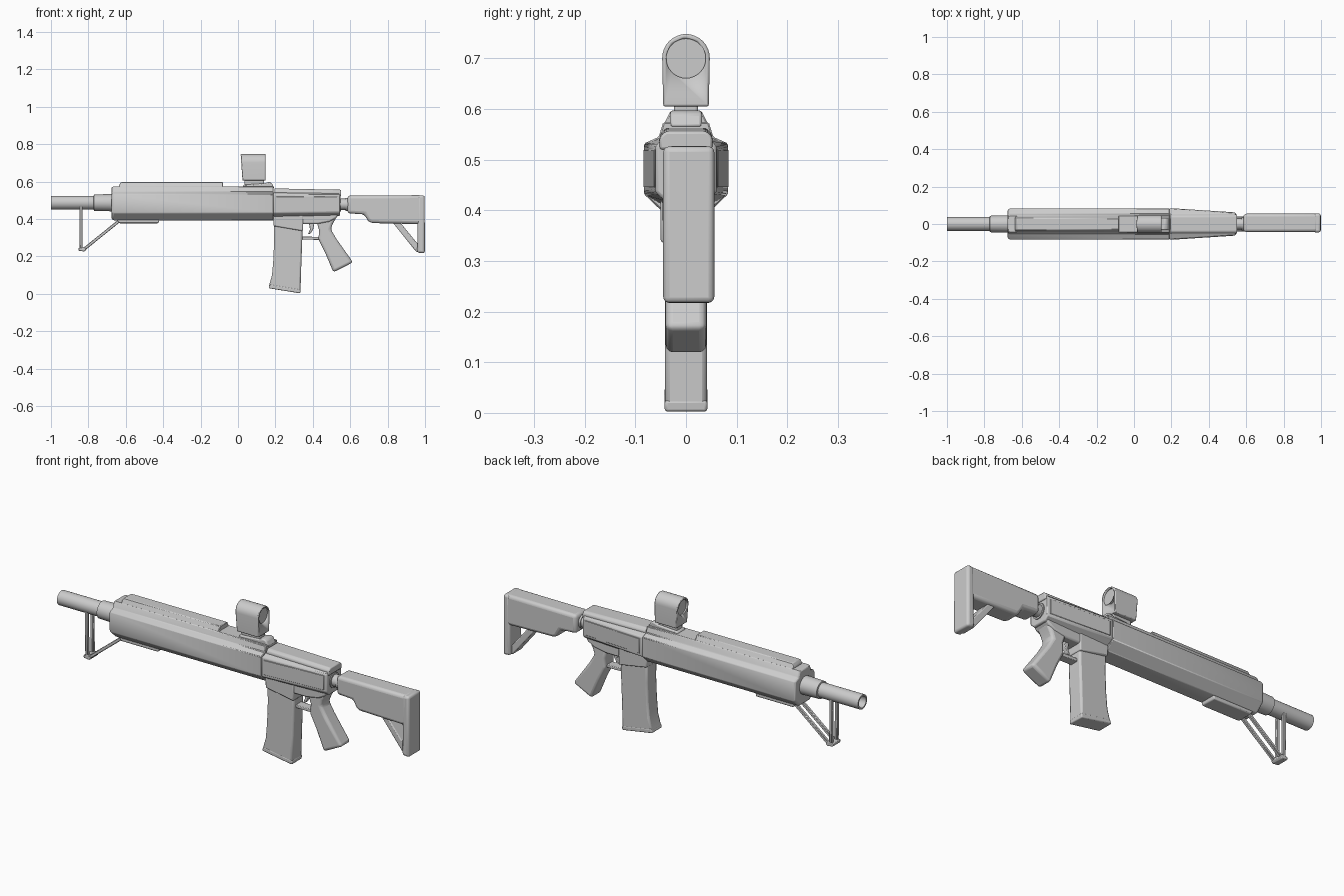
import bpy, bmesh, math
from mathutils import Vector


def finish(name, bm, bevel=0.0, segs=2):
    bmesh.ops.recalc_face_normals(bm, faces=bm.faces)
    me = bpy.data.meshes.new(name)
    bm.to_mesh(me)
    bm.free()
    ob = bpy.data.objects.new(name, me)
    bpy.context.collection.objects.link(ob)
    bpy.ops.object.select_all(action='DESELECT')
    ob.select_set(True)
    bpy.context.view_layer.objects.active = ob
    bpy.ops.object.shade_smooth_by_angle(angle=math.radians(35))
    if bevel:
        m = ob.modifiers.new("Bevel", 'BEVEL')
        m.width, m.segments = bevel, segs
        m.limit_method, m.angle_limit = 'ANGLE', math.radians(28)
    return ob


def loft(name, rings, bevel=0.0, segs=2):
    """Skin a list of matching closed rings and cap both ends."""
    bm = bmesh.new()
    vs = [[bm.verts.new(p) for p in r] for r in rings]
    n = len(vs[0])
    for a, b in zip(vs, vs[1:]):
        for i in range(n):
            j = (i + 1) % n
            bm.faces.new((a[i], a[j], b[j], b[i]))
    bm.faces.new(vs[0])
    bm.faces.new(vs[-1])
    return finish(name, bm, bevel, segs)


def side(name, pts, y0, y1, bevel=0.0, segs=2):
    """Extrude an (x, z) profile across y."""
    return loft(name, [[(x, y, z) for x, z in pts] for y in (y0, y1)], bevel, segs)


def sym(half, x):
    """Mirror a half section of (y, z) into a ring at x."""
    return [(x, y, z) for y, z in half] + [(x, -y, z) for y, z in reversed(half)]


def lathe(name, prof, zc, closed=False, n=32):
    """Revolve an (x, radius) profile about the x axis at height zc."""
    rings = [[(x, r * math.cos(2 * math.pi * k / n), zc + r * math.sin(2 * math.pi * k / n))
              for k in range(n)] for x, r in prof]
    return loft(name, rings)


def strut(name, a, b, w):
    """Square bar between two points."""
    a, b = Vector(a), Vector(b)
    d = (b - a).normalized()
    u = Vector((0, 1, 0))
    v = d.cross(u)
    sq = [(-w, -w), (w, -w), (w, w), (-w, w)]
    return loft(name, [[p + u * i + v * j for i, j in sq] for p in (a, b)], w * 0.35, 1)


# barrel with hollow muzzle, collar and stock tube
lathe("barrel", [(-0.93, 0.027), (-1.0, 0.029), (-1.0, 0.037), (-0.66, 0.037)], 0.487)
lathe("barrel_collar", [(-0.772, 0.037), (-0.77, 0.044), (-0.68, 0.046), (-0.66, 0.046)], 0.487)
lathe("stock_tube", [(0.53, 0.038), (0.55, 0.038), (0.55, 0.03), (0.575, 0.03),
                     (0.575, 0.035), (0.61, 0.035)], 0.478)

# faceted handguard and tapered side housing
guard = [(0.042, 0.393), (0.083, 0.432), (0.083, 0.532), (0.054, 0.545), (0.045, 0.574)]
rear = [(0.038, 0.415), (0.06, 0.436), (0.06, 0.526), (0.052, 0.536), (0.045, 0.54)]
front = [(0.038, 0.4), (0.076, 0.436), (0.076, 0.528), (0.05, 0.541), (0.04, 0.57)]
loft("handguard", [sym(front, -0.675), sym(guard, -0.665), sym(guard, 0.19)], 0.003, 1)
mid = [(0.045, 0.41), (0.083, 0.432), (0.083, 0.532), (0.054, 0.54), (0.045, 0.545)]
loft("receiver", [sym(mid, 0.19), sym(rear, 0.545)], 0.006)
for s in (-1, 1):
    panel = [(0.205, 0.445), (0.53, 0.445), (0.53, 0.52), (0.205, 0.52)]
    rings = [[(x, s * (0.083 - 0.023 * (x - 0.19) / 0.355 + o), z) for x, z in panel]
             for o in (-0.005, 0.002)]
    loft("side_panel", rings, 0.0015, 1)

# receiver top cover and rails
loft("top_cover", [sym([(0.052, 0.53), (0.052, 0.55), (0.04, 0.563)], 0.195),
                   sym([(0.052, 0.52), (0.052, 0.545), (0.04, 0.556)], 0.552)], 0.005)
loft("top_rail", [sym([(0.046, 0.565), (0.03, 0.582)], -0.635),
                  sym([(0.046, 0.565), (0.03, 0.597)], -0.625),
                  sym([(0.046, 0.565), (0.03, 0.597)], -0.08)], 0.003, 1)
side("lower_rail", [(-0.65, 0.398), (-0.635, 0.377), (-0.425, 0.377), (-0.42, 0.398)],
     -0.042, 0.042, 0.005)

# sight mount and housing
side("sight_mount", [(0.02, 0.565), (0.03, 0.583), (0.14, 0.59), (0.165, 0.598), (0.18, 0.592),
                     (0.195, 0.565)], -0.032, 0.032, 0.006)
side("sight_post", [(0.035, 0.58), (0.035, 0.615), (0.14, 0.615), (0.14, 0.58)],
     -0.024, 0.024, 0.006)
arch = [(0.045, 0.605)] + [(0.047 * math.cos(a), 0.701 + 0.047 * math.sin(a))
                           for a in [math.pi * k / 16 for k in range(9)]][:-1] + [(0.004, 0.748)]
ends = []
for x0, dx, top in ((0.024, -0.01, 0.0), (0.147, 0.0, 0.0)):
    ends.append([(x0 + dx * (z - 0.605) / 0.143, y, z) for _, y, z in sym(arch, 0)])
sight = loft("sight_housing", ends, 0.004)
lens_cut = lathe("lens_cutter", [(-0.05, 0.039), (0.026, 0.039)], 0.7)
lens_cut2 = lathe("lens_cutter_rear", [(0.139, 0.039), (0.2, 0.039)], 0.7)
for c in (lens_cut, lens_cut2):
    m = sight.modifiers.new("Lens", 'BOOLEAN')
    m.operation, m.object, m.solver = 'DIFFERENCE', c, 'EXACT'
    c.hide_render = True
    c.hide_viewport = True
    c.display_type = 'WIRE'

# lower receiver, magazine well, magazine
side("lower_receiver", [(0.19, 0.45), (0.545, 0.45), (0.543, 0.43), (0.525, 0.405), (0.49, 0.385),
                        (0.42, 0.372), (0.345, 0.372), (0.19, 0.385)], -0.046, 0.046, 0.008)
side("magazine_well", [(0.186, 0.43), (0.35, 0.43), (0.348, 0.335), (0.19, 0.362)],
     -0.05, 0.05, 0.006)
side("magazine", [(0.192, 0.42), (0.344, 0.42), (0.344, 0.30), (0.338, 0.14), (0.334, 0.008),
                  (0.164, 0.036), (0.182, 0.1), (0.189, 0.18), (0.193, 0.28)],
     -0.041, 0.041, 0.009)
side("magazine_base", [(0.17, 0.052), (0.336, 0.024), (0.333, 0.002), (0.163, 0.03)],
     -0.042, 0.042, 0.005)

# trigger guard and trigger
side("trigger_guard", [(0.335, 0.306), (0.44, 0.304), (0.45, 0.288), (0.335, 0.29)],
     -0.022, 0.022, 0.003)
side("trigger", [(0.378, 0.385), (0.41, 0.385), (0.402, 0.345), (0.388, 0.322), (0.374, 0.318),
                 (0.385, 0.345)], -0.01, 0.01, 0.003)

# pistol grip
side("grip", [(0.415, 0.40), (0.53, 0.415), (0.507, 0.375), (0.496, 0.345), (0.525, 0.295),
              (0.615, 0.168), (0.51, 0.115), (0.468, 0.215), (0.43, 0.29), (0.434, 0.34)],
     -0.04, 0.04, 0.014, 3)

# stock: body, butt and diagonal brace
side("stock_body", [(0.585, 0.525), (0.985, 0.527), (0.985, 0.372), (0.71, 0.378), (0.695, 0.39),
                    (0.675, 0.425), (0.585, 0.43)], -0.043, 0.055, 0.016, 3)
side("stock_butt", [(0.962, 0.525), (0.998, 0.527), (0.999, 0.216), (0.958, 0.22)],
     -0.045, 0.056, 0.012, 3)
side("stock_brace", [(0.828, 0.38), (0.868, 0.38), (0.975, 0.25), (0.975, 0.219), (0.953, 0.224)],
     -0.028, 0.04, 0.005)

# folding front support
for s in (-1, 1):
    y = 0.022 * s
    strut("support_post", (-0.84, y, 0.47), (-0.838, y, 0.235), 0.008)
    strut("support_brace", (-0.635, y, 0.39), (-0.825, y, 0.237), 0.008)
side("support_foot", [(-0.853, 0.245), (-0.818, 0.25), (-0.812, 0.234), (-0.822, 0.226),
                      (-0.853, 0.23)], -0.032, 0.032, 0.003)
